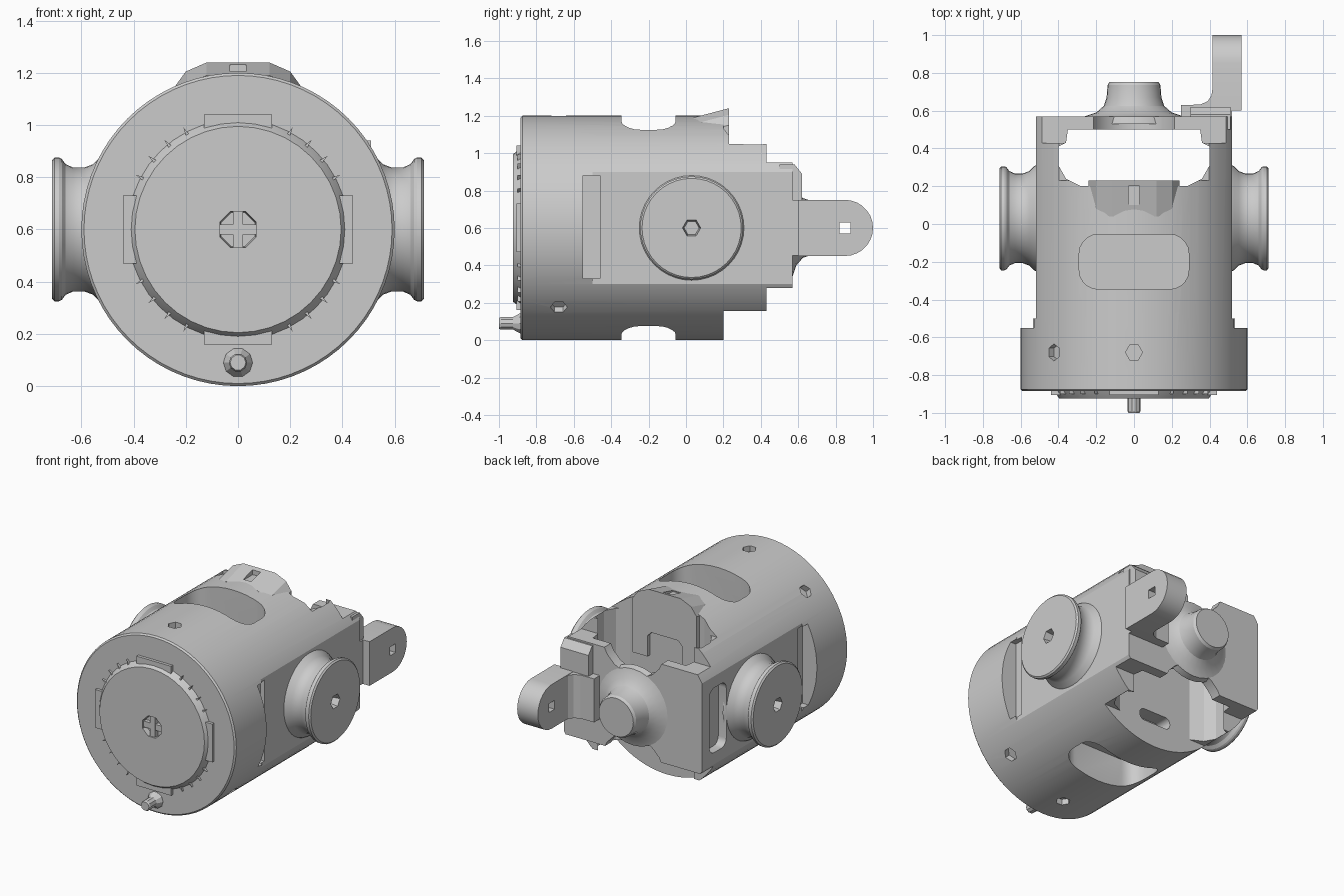
import bpy, bmesh
from math import sin, cos, pi, radians, sqrt
from mathutils import Vector

if "Cube" in bpy.data.objects:
    bpy.data.objects.remove(bpy.data.objects["Cube"])

ZC = 0.6  # height of the main axis


def place(a, b, h, axis):
    return {'x': (h, a, b), 'y': (a, h, b), 'z': (a, b, h)}[axis]


def finish(name, bm):
    bmesh.ops.recalc_face_normals(bm, faces=bm.faces)
    me = bpy.data.meshes.new(name)
    bm.to_mesh(me)
    bm.free()
    ob = bpy.data.objects.new(name, me)
    bpy.context.collection.objects.link(ob)
    return ob


def lathe(name, rings, axis, ca, cb, n=32, phase=0.0):
    """Stack of (radius, height) rings around an axis, capped at both ends."""
    bm = bmesh.new()
    loops = [[bm.verts.new(place(ca + r * cos(2 * pi * i / n + phase), cb + r * sin(2 * pi * i / n + phase), h, axis))
              for i in range(n)] for r, h in rings]
    for lo, hi in zip(loops, loops[1:]):
        for i in range(n):
            bm.faces.new((lo[i], lo[(i + 1) % n], hi[(i + 1) % n], hi[i]))
    bm.faces.new(loops[0])
    bm.faces.new(loops[-1])
    return finish(name, bm)


def prism(name, pts, h0, h1, axis):
    """Outline pulled along an axis."""
    bm = bmesh.new()
    lo = [bm.verts.new(place(a, b, h0, axis)) for a, b in pts]
    hi = [bm.verts.new(place(a, b, h1, axis)) for a, b in pts]
    n = len(pts)
    for i in range(n):
        bm.faces.new((lo[i], lo[(i + 1) % n], hi[(i + 1) % n], hi[i]))
    bm.faces.new(lo)
    bm.faces.new(hi)
    return finish(name, bm)


def box(name, x0, x1, y0, y1, z0, z1):
    return prism(name, [(x0, y0), (x1, y0), (x1, y1), (x0, y1)], z0, z1, 'z')


def rounded(cx, cy, w, h, r, n=5):
    """Rounded rectangle outline with half sizes w, h."""
    pts = []
    for k, (sx, sy) in enumerate([(1, 1), (-1, 1), (-1, -1), (1, -1)]):
        for i in range(n + 1):
            t = (k + i / n) * pi / 2
            pts.append((cx + sx * (w - r) + r * cos(t), cy + sy * (h - r) + r * sin(t)))
    return pts


def cut(ob, *cutters):
    for c in cutters:
        c.hide_render = True
        m = ob.modifiers.new('cut', 'BOOLEAN')
        m.operation, m.solver, m.object = 'DIFFERENCE', 'EXACT', c
        bpy.context.view_layer.objects.active = ob
        bpy.ops.object.modifier_apply(modifier=m.name)
        bpy.data.objects.remove(c, do_unlink=True)


# Main drum
body = lathe('body_drum', [(0.59, -0.885), (0.6, -0.875), (0.6, 0.57)], 'y', 0, ZC, 72)
for s in (-1, 1):
    # flat flanks and shoulder slots
    cut(body, box('c', *sorted((s * 0.52, s * 0.8)), -0.5, 0.7, -0.1, 1.3),
        box('c', *sorted((s * 0.49, s * 0.8)), -0.55, -0.46, 0.33, 0.88))
# vertical opening behind the bulkhead
open_pts = [(0.28, 0.2), (0.36, 0.24), (0.4, 0.31), (0.4, 0.41), (0.36, 0.43), (0.35, 0.5)]
cut(body, prism('c', open_pts + [(-x, y) for x, y in reversed(open_pts)], -0.1, 1.3, 'z'))
# stepped rear end
cut(body, box('c', -0.7, 0.7, 0.43, 0.7, 0.95, 1.4), box('c', -0.7, 0.7, 0.43, 0.7, -0.1, 0.28),
    box('c', -0.7, 0.7, 0.23, 0.7, 1.05, 1.4), box('c', -0.7, 0.7, 0.2, 0.7, -0.1, 0.155))
# scooped rear plate above and below the boss
for z in (1.05, 0.17):
    cut(body, lathe('c', [(0.24, 0.46), (0.24, 0.7)], 'y', 0, z, 20))
# top and bottom windows
for z0, z1 in ((0.98, 1.4), (-0.2, 0.22)):
    cut(body, prism('c', rounded(0, -0.2, 0.29, 0.145, 0.1), z0, z1, 'z'))
# window in the left rear flank, slot in the bulkhead
cut(body, prism('c', rounded(0.4, 0.6, 0.09, 0.22, 0.05), -0.6, -0.46, 'x'),
    prism('c', rounded(0, 0.2, 0.12, 0.04, 0.035), 0.1, 0.3, 'y'))
# small dimples around the front of the drum
for deg in (90, 135, -45, -90):
    c = lathe('c', [(0.045, 0.56), (0.045, 0.7)], 'z', 0, 0, 6)
    q = Vector((cos(radians(deg)), 0, sin(radians(deg)))).to_track_quat('Z', 'Y')
    for v in c.data.vertices:
        v.co = q @ v.co + Vector((0, -0.68, ZC))
    cut(body, c)

# Front cover with four tabs, an eight-sided socket and a cross inside it
cover = lathe('front_cover', [(0.43, -0.87), (0.42, -0.89), (0.395, -0.925)], 'y', 0, ZC, 40)
socket = lathe('c', [(0.08, -0.96), (0.07, -0.89)], 'y', 0, ZC, 8, pi / 8)
cut(cover, socket)
for i, (dx, dz) in enumerate([(1, 0), (-1, 0), (0, 1), (0, -1)]):
    w = (0.03 if dx else 0.13, 0.13 if dx else 0.03)
    cx, cz = dx * 0.41, ZC + dz * 0.41
    box('cover_tab_%d' % i, cx - w[0], cx + w[0], -0.905, -0.86, cz - w[1], cz + w[1])
box('socket_cross_upright', -0.02, 0.02, -0.918, -0.885, ZC - 0.07, ZC + 0.07)
box('socket_cross_bar', -0.07, 0.07, -0.917, -0.885, ZC - 0.02, ZC + 0.02)

# Cover teeth around the rim
for i in range(32):
    t = 2 * pi * (i + 0.5) / 32
    if min(abs(cos(t)), abs(sin(t))) > 0.33:
        a = [(0.385 * cos(t - 0.03), ZC + 0.385 * sin(t - 0.03)),
             (0.445 * cos(t), ZC + 0.445 * sin(t)),
             (0.385 * cos(t + 0.03), ZC + 0.385 * sin(t + 0.03))]
        prism('cover_tooth_%d' % i, a, -0.9, -0.865, 'y')

# Front pin
lathe('front_pin', [(0.06, -0.87), (0.055, -0.89), (0.035, -0.925), (0.035, -0.99), (0.03, -1.0)],
      'y', 0, 0.09, 10)

# Spool-shaped side caps
knobs = []
for s, side in ((-1, 'left'), (1, 'right')):
    prof = [(0.29, 0.5), (0.275, 0.53), (0.25, 0.555), (0.237, 0.59), (0.237, 0.63), (0.25, 0.66),
            (0.27, 0.675), (0.275, 0.685), (0.275, 0.703), (0.265, 0.712)]
    knob = lathe(side + '_cap', [(r, s * h) for r, h in prof], 'x', 0.03, ZC, 40)
    cut(knob, lathe('c', [(0.04, s * 0.66), (0.055, s * 0.75)], 'x', 0.03, ZC, 6))
    knobs.append(knob)

# Raised lug on top, with two legs down the bulkhead
half = [(0.12, 1.24), (0.2, 1.205), (0.24, 1.15), (0.24, 0.78), (0.13, 0.78), (0.13, 0.92), (0.1, 0.95)]
lug = prism('top_lug', half + [(-x, z) for x, z in reversed(half)], 0.04, 0.23, 'y')
for v in lug.data.vertices:
    if v.co.y < 0.1 and v.co.z > 1.1:
        v.co.z -= 0.05
cut(lug, box('c', -0.03, 0.03, 0.1, 0.2, 1.19, 1.4))

# Rear boss
boss = lathe('rear_boss', [(0.27, 0.53), (0.26, 0.57), (0.2, 0.59), (0.16, 0.625), (0.145, 0.67), (0.14, 0.735),
                           (0.13, 0.752)], 'y', 0, ZC, 28)

# Rear arm: eye plate, filleted root and root block
eye = [(0.6, 0.45), (0.6, 0.75)] + [(0.85 + 0.15 * cos(t), ZC + 0.15 * sin(t))
                                    for t in (pi / 2 - pi * i / 14 for i in range(15))]
arm = prism('arm_eye', eye, 0.415, 0.57, 'x')
cut(arm, box('c', 0.3, 0.7, 0.82, 0.88, 0.57, 0.63))
prism('arm_root', [(0.25, 0.55), (0.25, 0.63), (0.35, 0.632), (0.39, 0.65), (0.41, 0.68), (0.416, 0.72),
                   (0.569, 0.72), (0.569, 0.68), (0.55, 0.64), (0.52, 0.6), (0.52, 0.5)], 0.452, 0.748, 'z')
prism('arm_root_block', [(0.5, 0.7), (0.5, 0.94), (0.58, 0.94), (0.62, 0.89), (0.62, 0.7)], 0.3, 0.51, 'x')

# Smooth shading on round parts, hard edges kept
bpy.ops.object.select_all(action='DESELECT')
for ob in [body, boss, arm, cover] + knobs:
    ob.select_set(True)
bpy.context.view_layer.objects.active = body
bpy.ops.object.shade_smooth_by_angle(angle=radians(25))
